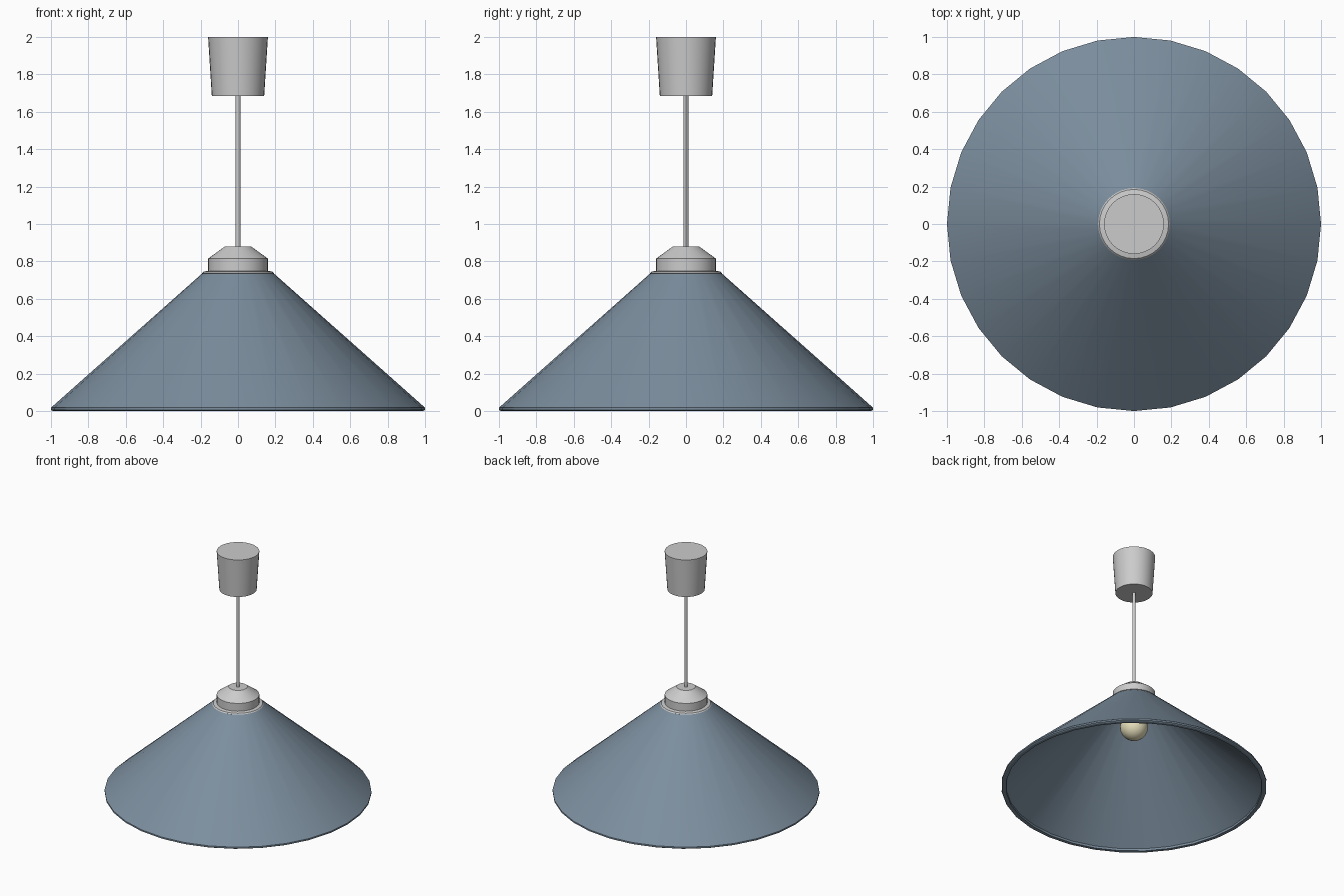
import bpy, bmesh, math

if "Cube" in bpy.data.objects:
    bpy.data.objects.remove(bpy.data.objects["Cube"])


def material(name, rgb):
    m = bpy.data.materials.new(name)
    m.diffuse_color = (*rgb, 1)
    m.use_nodes = True
    m.node_tree.nodes["Principled BSDF"].inputs["Base Color"].default_value = m.diffuse_color
    return m


def lathe(name, profile, sides=32, closed=False, mat=None):
    """Spin (radius, z) points around z; radius 0 becomes a single pole."""
    bm = bmesh.new()
    rings = []
    for r, z in profile:
        if r == 0:
            rings.append([bm.verts.new((0, 0, z))] * sides)
        else:
            rings.append([bm.verts.new((r * math.cos(math.tau * i / sides),
                                        r * math.sin(math.tau * i / sides), z))
                          for i in range(sides)])
    pairs = list(zip(rings, rings[1:]))
    if closed:
        pairs.append((rings[-1], rings[0]))
    for a, b in pairs:
        for i in range(sides):
            j = (i + 1) % sides
            bm.faces.new(list(dict.fromkeys((a[i], a[j], b[j], b[i]))))
    # cap open ends with flat discs
    if not closed:
        for ring in (rings[0], rings[-1]):
            if ring[0] is not ring[1]:
                bm.faces.new(ring)
    bmesh.ops.recalc_face_normals(bm, faces=bm.faces[:])
    me = bpy.data.meshes.new(name)
    bm.to_mesh(me)
    bm.free()
    ob = bpy.data.objects.new(name, me)
    bpy.context.collection.objects.link(ob)
    if mat:
        me.materials.append(mat)
    bpy.ops.object.select_all(action='DESELECT')
    ob.select_set(True)
    bpy.context.view_layer.objects.active = ob
    bpy.ops.object.shade_smooth_by_angle(angle=math.radians(30))
    return ob


blue = material("slate_blue", (0.2, 0.27, 0.34))
glass = material("warm_glass", (0.8, 0.74, 0.5))

# Hollow conical shade with a thin rolled rim
lathe("shade", [(0.99, 0), (1, 0.006), (1, 0.018), (0.19, 0.737),
                (0.16, 0.737), (0.965, 0.018), (0.965, 0)],
      closed=True, mat=blue)

# Collar: flange, short cylinder and tapered cap
lathe("collar", [(0.185, 0.732), (0.192, 0.737), (0.185, 0.745), (0.16, 0.75),
                 (0.16, 0.815), (0.07, 0.88)])

# Hanging rod and ceiling canopy
lathe("rod", [(0.013, 0.87), (0.013, 1.69)], sides=12)
lathe("ceiling_canopy", [(0.14, 1.685), (0.16, 2.0)])

# Lamp holder and bulb inside the shade
lathe("lamp_holder", [(0.06, 0.65), (0.06, 0.735)], sides=24)
bulb = [(0, 0.415)]
bulb += [(0.105 * math.sin(math.radians(a)), 0.52 - 0.105 * math.cos(math.radians(a)))
         for a in range(15, 136, 15)]
bulb += [(0.052, 0.63), (0.048, 0.66)]
lathe("bulb", bulb, sides=24, mat=glass)
